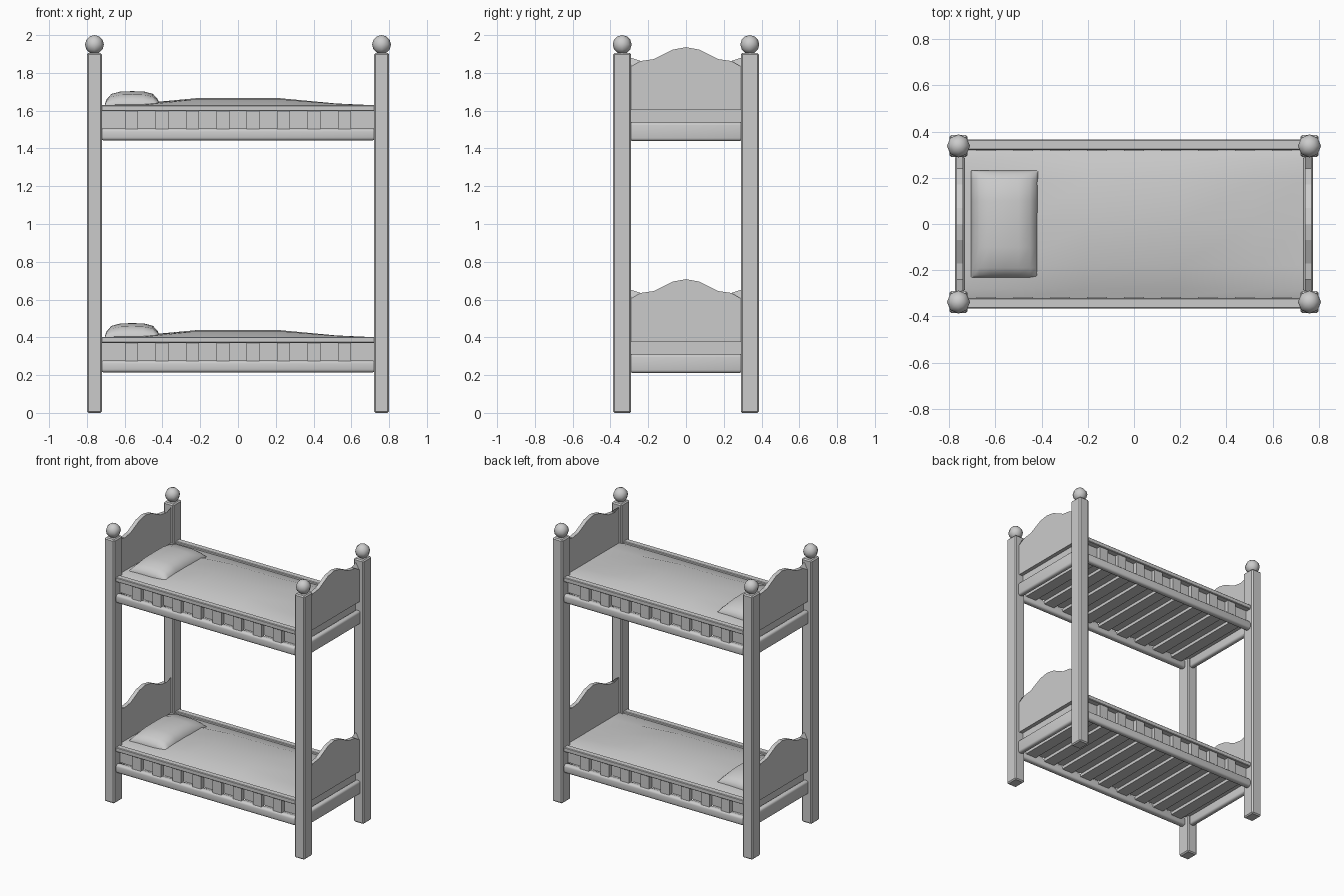
import bpy, bmesh, math

if "Cube" in bpy.data.objects:
    bpy.data.objects.remove(bpy.data.objects["Cube"], do_unlink=True)

grey = bpy.data.materials.new("plain grey")
grey.use_nodes = True
colour = (0.6, 0.6, 0.6, 1)
grey.diffuse_color = colour
grey.node_tree.nodes["Principled BSDF"].inputs["Base Color"].default_value = colour


def add_object(name, bm, smooth=None):
    bmesh.ops.recalc_face_normals(bm, faces=bm.faces)
    mesh = bpy.data.meshes.new(name)
    bm.to_mesh(mesh)
    bm.free()
    mesh.materials.append(grey)
    obj = bpy.data.objects.new(name, mesh)
    bpy.context.collection.objects.link(obj)
    if smooth:
        bpy.ops.object.select_all(action='DESELECT')
        obj.select_set(True)
        bpy.context.view_layer.objects.active = obj
        bpy.ops.object.shade_smooth_by_angle(angle=math.radians(smooth))
    return obj


def box(name, x, y, z, bevel=0, segments=1):
    """Box between pairs of limits, with optionally rounded edges."""
    bm = bmesh.new()
    bmesh.ops.create_cube(bm, size=1)
    for v in bm.verts:
        v.co = [lim[0] if c < 0 else lim[1] for c, lim in zip(v.co, (x, y, z))]
    if bevel:
        bmesh.ops.bevel(bm, geom=bm.edges[:], offset=bevel, segments=segments,
                        profile=0.5, affect='EDGES')
    return add_object(name, bm, 50 if segments > 1 else None)


def span(centre, width):
    return (centre - width / 2, centre + width / 2)


def bridge(bm, ring_a, ring_b):
    """Closed band of faces between two matching rings."""
    for i in range(len(ring_a)):
        j = (i + 1) % len(ring_a)
        bm.faces.new((ring_a[i], ring_a[j], ring_b[j], ring_b[i]))


def cushion(name, xs, ys, height, base):
    """Closed soft slab whose top follows a height function."""
    bm = bmesh.new()
    top = [[bm.verts.new((x, y, height(x, y))) for y in ys] for x in xs]
    low = [[bm.verts.new((x, y, base)) for y in ys] for x in xs]
    rims = []
    for g in (top, low):
        for i in range(len(xs) - 1):
            for j in range(len(ys) - 1):
                bm.faces.new((g[i][j], g[i + 1][j], g[i + 1][j + 1], g[i][j + 1]))
        rims.append(g[0][:-1] + [row[-1] for row in g[:-1]]
                    + g[-1][:0:-1] + [row[0] for row in g[:0:-1]])
    bridge(bm, *rims)
    return add_object(name, bm, 50)


def end_board(name, side, z0):
    """Arched board; its top slants towards the outside near the posts."""
    half = [(0.07, 0.695), (0.14, 0.66), (0.17, 0.645), (0.24, 0.635)]
    arch = [(-y, z) for y, z in reversed(half)] + [(0, 0.708)] + half
    bm = bmesh.new()
    rings = []
    for x, edge in ((0.74, 0.655), (0.768, 0.6)):
        outline = [(-0.3, 0.375), (-0.3, edge)] + arch + [(0.3, edge), (0.3, 0.375)]
        rings.append([bm.verts.new((side * x, y, z + z0)) for y, z in outline])
        bm.faces.new(rings[-1])
    bridge(bm, *rings)
    add_object(name, bm)


# Posts with faceted knobs
for sx, xn in ((-1, "right"), (1, "left")):
    for sy, yn in ((-1, "front"), (1, "back")):
        cx, cy = sx * 0.76, sy * 0.338
        box(f"{yn}_{xn}_post", span(cx, 0.08), span(cy, 0.095), (0, 1.905), 0.008)
        bm = bmesh.new()
        bmesh.ops.create_uvsphere(bm, u_segments=8, v_segments=6, radius=0.05)
        for v in bm.verts:
            v.co = (v.co.x + cx, v.co.y + cy, v.co.z + 1.95)
        add_object(f"{yn}_{xn}_knob", bm, 50)


def mattress_height(x, y):
    ax, ay = abs(x), abs(y)
    fx = 1 if ax <= 0.2 else (0.25 if ax < 0.6 else 0)
    fy = 1 if ay < 0.1 else (0.85 if ay < 0.25 else 0)
    return 0.388 + 0.012 * (ay < 0.3) + 0.04 * fx * fy


def pillow_height(x, y):
    across = 1 - (abs(x + 0.56) / 0.14) ** 4
    along = 1 - (abs(y) / 0.23) ** 4
    return 0.408 + 0.067 * max(0, across) ** 0.5 * max(0, along) ** 0.5


# Two identical bunks
for level, z0 in (("lower", 0), ("upper", 1.228)):
    for s, side in ((-1, "front"), (1, "back")):
        y = sorted((s * 0.32, s * 0.365))
        box(f"{level}_{side}_bottom_rail", (-0.73, 0.73), y,
            (z0 + 0.215, z0 + 0.277), 0.016, 3)
        box(f"{level}_{side}_top_rail", (-0.73, 0.73), y,
            (z0 + 0.37, z0 + 0.402), 0.004)
        for i in range(8):
            box(f"{level}_{side}_baluster_{i + 1}", span((i - 3.5) * 0.161, 0.069),
                sorted((s * 0.325, s * 0.355)), (z0 + 0.27, z0 + 0.375))

    # End boards and their rails
    for s, end in ((-1, "head"), (1, "foot")):
        end_board(f"{level}_{end}board", s, z0)
        box(f"{level}_{end}_rail", sorted((s * 0.735, s * 0.775)), (-0.3, 0.3),
            (z0 + 0.212, z0 + 0.31), 0.015, 3)

    # Cross slats under the mattress
    for i in range(9):
        box(f"{level}_slat_{i + 1}", span((i - 4) * 0.16, 0.085), (-0.33, 0.33),
            (z0 + 0.25, z0 + 0.272))

    # Bedding
    mattress = cushion(f"{level}_mattress", [-0.735, -0.52, -0.2, 0.2, 0.52, 0.735],
                       [-0.318, -0.28, -0.18, 0, 0.18, 0.28, 0.318],
                       mattress_height, 0.275)
    pillow = cushion(f"{level}_pillow",
                     [-0.705, -0.695, -0.67, -0.62, -0.56, -0.5, -0.45, -0.425, -0.415],
                     [-0.232, -0.222, -0.19, -0.1, 0, 0.1, 0.19, 0.222, 0.232],
                     pillow_height, 0.385)
    mattress.location.z = pillow.location.z = z0
